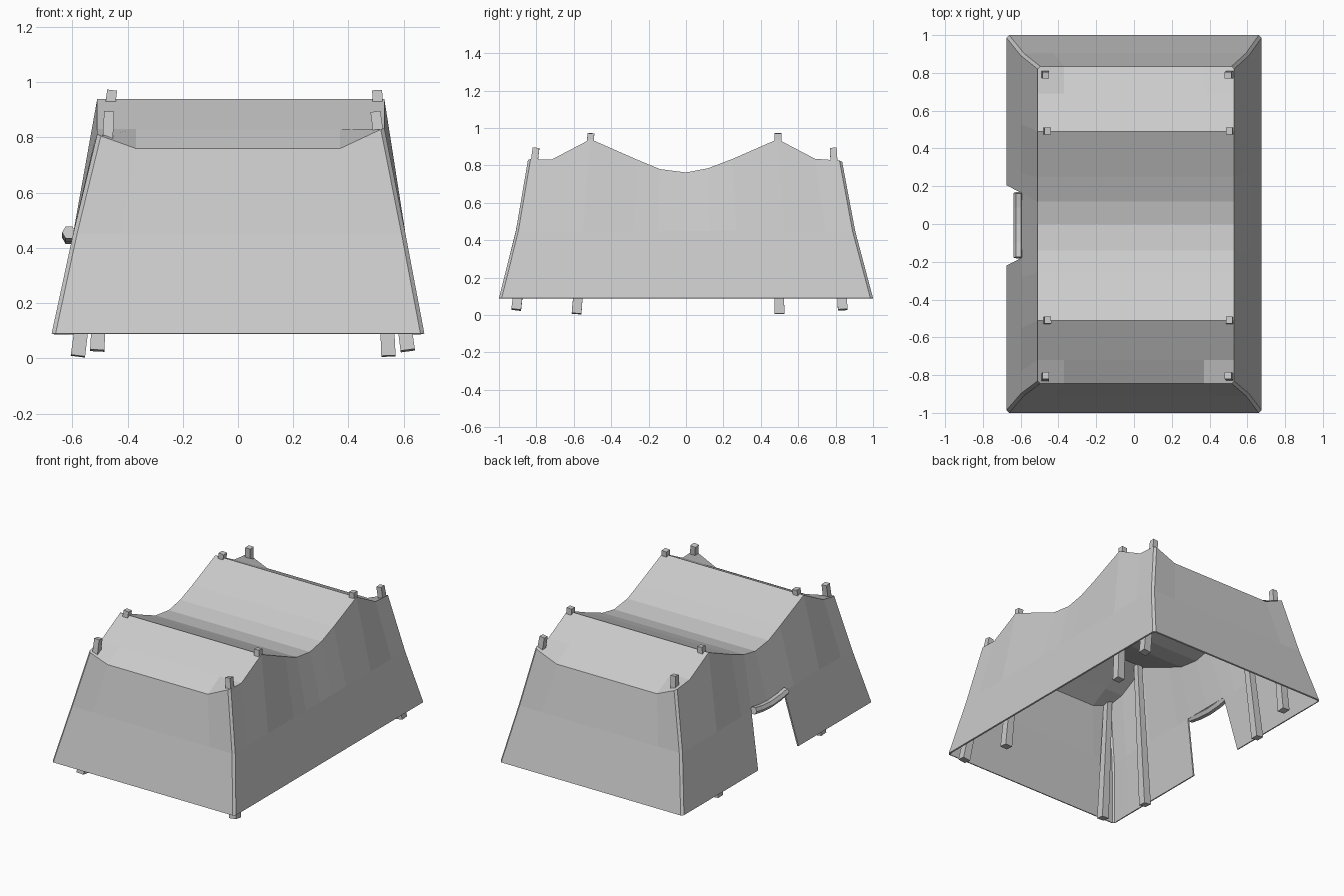
import bpy, bmesh
from mathutils import Vector

if "Cube" in bpy.data.objects:
    bpy.data.objects.remove(bpy.data.objects["Cube"])


def add_object(name, bm):
    mesh = bpy.data.meshes.new(name)
    bm.to_mesh(mesh)
    bm.free()
    ob = bpy.data.objects.new(name, mesh)
    bpy.context.collection.objects.link(ob)
    return ob


# Tent cloth: roof profile (y, z) swept across x, sagging between the ridges
profile = [(-.845, .76), (-.72, .83), (-.51, .94), (-.26, .83), (-.14, .78), (0, .762),
           (.12, .785), (.25, .835), (.49, .94), (.69, .835), (.835, .76)]
columns = [-.51, -.37, .37, .53]
corner_lift = {(0, 0): .81, (3, 0): .835, (0, 10): .82, (3, 10): .825}

bm = bmesh.new()
roof = [[bm.verts.new((x, y, corner_lift.get((i, j), z)))
         for j, (y, z) in enumerate(profile)] for i, x in enumerate(columns)]
nx, ny = len(columns), len(profile)
for i in range(nx - 1):
    for j in range(ny - 1):
        bm.faces.new((roof[i][j], roof[i + 1][j], roof[i + 1][j + 1], roof[i][j + 1]))

# Flared walls: two rings below the roof edge, with the doorway left out
loop = ([(i, 0) for i in range(nx)] + [(nx - 1, j) for j in range(1, ny)]
        + [(i, ny - 1) for i in range(nx - 2, -1, -1)] + [(0, j) for j in range(ny - 2, 0, -1)])
door_sides = {(0, 4): (-.18, -.22), (0, 6): (.165, .205)}


def wall_column(key):
    i, j = key
    top = roof[i][j].co
    bx = (-.675, -.48, .48, .675)[i]
    by = -1 if j == 0 else 1 if j == ny - 1 else top.y * 1.19
    mx, my = bx + (top.x - bx) * .47, by + (top.y - by) * .58
    if key in door_sides:
        my, by = door_sides[key]
    return roof[i][j], bm.verts.new((mx, my, .45)), bm.verts.new((bx, by, .09))


walls = [wall_column(k) for k in loop]
for n, a in enumerate(walls):
    m = (n + 1) % len(walls)
    b = walls[m]
    bm.faces.new((a[0], a[1], b[1], b[0]))
    is_door = loop[n][0] == loop[m][0] == 0 and {loop[n][1], loop[m][1]} <= {4, 5, 6}
    if not is_door:
        bm.faces.new((a[1], a[2], b[2], b[1]))
bmesh.ops.delete(bm, geom=[v for v in bm.verts if not v.link_faces], context='VERTS')
bmesh.ops.recalc_face_normals(bm, faces=bm.faces)

# Narrow flat strip down each corner
corners = [bm.edges.get((w[k], w[k + 1])) for w, key in zip(walls, loop)
           if key in corner_lift for k in range(2)]
bmesh.ops.bevel(bm, geom=corners, offset=.014, segments=1, affect='EDGES', clamp_overlap=True)
cloth = add_object("tent_cloth", bm)
solid = cloth.modifiers.new("thickness", 'SOLIDIFY')
solid.thickness = .01
solid.offset = -1


# Square tapered poles poking out through the roof and under the hem
def pole(name, foot, top, foot_half=.026, top_half=.018):
    foot, top = Vector(foot), Vector(top)
    d = (top - foot).normalized()
    u = Vector((0, 1, 0)).cross(d).normalized()
    v = d.cross(u)
    pb = bmesh.new()
    rings = [[pb.verts.new(c + u * s * h + v * t * h)
              for s, t in ((-1, -1), (1, -1), (1, 1), (-1, 1))]
             for c, h in ((foot, foot_half), (top, top_half))]
    pb.faces.new(rings[0][::-1])
    pb.faces.new(rings[1])
    for k in range(4):
        m = (k + 1) % 4
        pb.faces.new((rings[0][k], rings[0][m], rings[1][m], rings[1][k]))
    add_object(name, pb)


for end, ridge_y, corner_y in (("front", (-.585, -.508), (-.908, -.802)),
                               ("back", (.5, .492), (.838, .787))):
    for side, ridge_x, corner_x in (("left", (-.58, -.456), (-.51, -.467)),
                                    ("right", (.545, .504), (.615, .498))):
        pole(f"{end}_{side}_ridge_pole", (ridge_x[0], ridge_y[0], .008),
             (ridge_x[1], ridge_y[1], .97))
        pole(f"{end}_{side}_corner_pole", (corner_x[0], corner_y[0], .028),
             (corner_x[1], corner_y[1], .892))

# Rolled-up door flap, sagging slightly in the middle
curve = bpy.data.curves.new("door_roll", 'CURVE')
curve.dimensions = '3D'
curve.bevel_depth = .025
curve.bevel_resolution = 1
curve.use_fill_caps = True
path = [(-.178, .456), (-.1, .443), (0, .436), (.09, .443), (.165, .456)]
spline = curve.splines.new('POLY')
spline.points.add(len(path) - 1)
for p, (y, z) in zip(spline.points, path):
    p.co = (-.612, y, z, 1)
spline.use_smooth = False
roll = bpy.data.objects.new("door_roll", curve)
bpy.context.collection.objects.link(roll)
